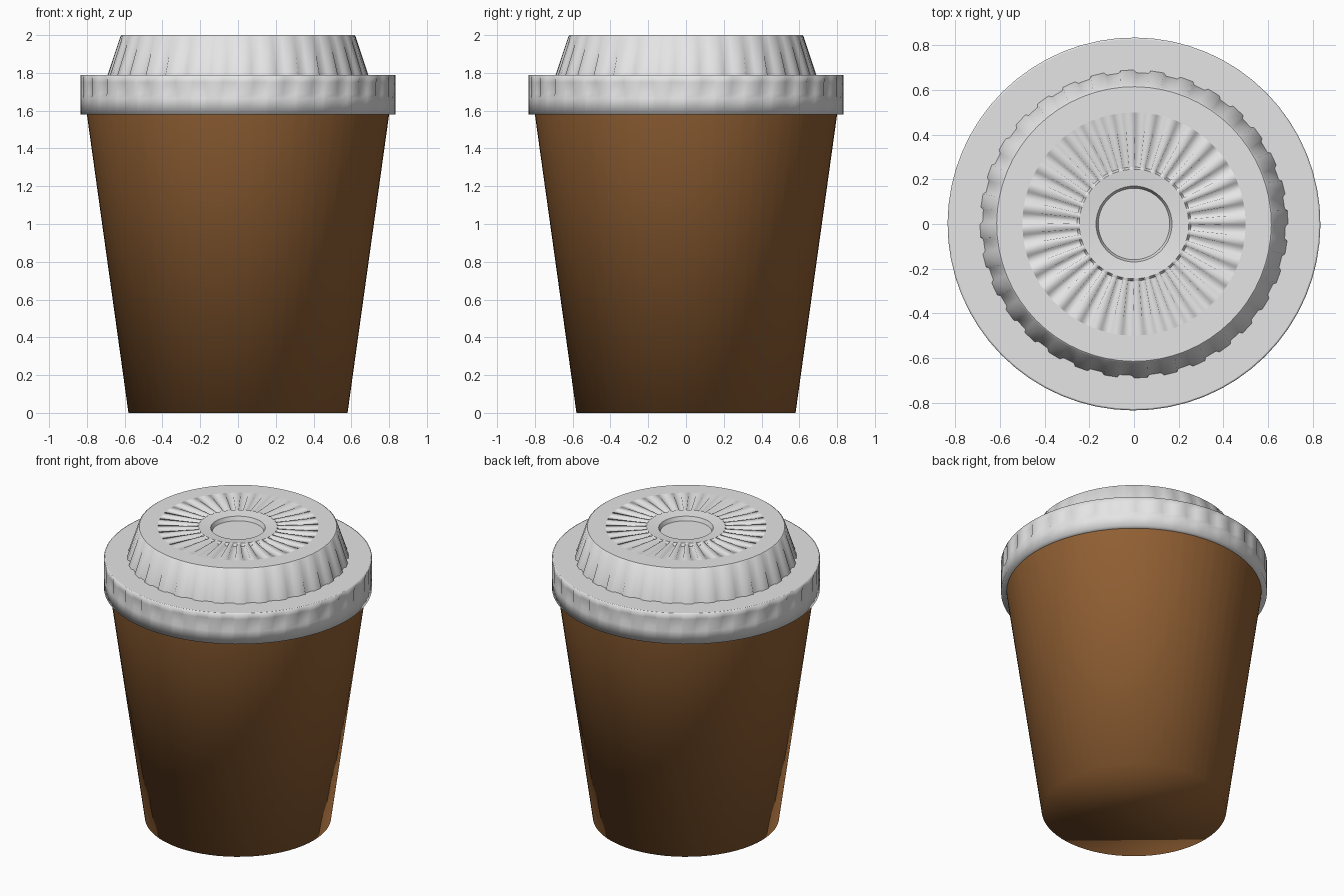
import bpy, bmesh, math

if "Cube" in bpy.data.objects:
    bpy.data.objects.remove(bpy.data.objects["Cube"])

BROWN = bpy.data.materials.new("brown paper")
BROWN.diffuse_color = (0.28, 0.115, 0.033, 1)
BROWN.use_nodes = True
BROWN.node_tree.nodes["Principled BSDF"].inputs["Base Color"].default_value = BROWN.diffuse_color
WHITE = bpy.data.materials.new("white plastic")
WHITE.diffuse_color = (0.78, 0.78, 0.78, 1)
WHITE.use_nodes = True
WHITE.node_tree.nodes["Principled BSDF"].inputs["Base Color"].default_value = WHITE.diffuse_color

RIBS = 32
FRACTIONS = (0.0, 0.44, 0.52, 0.92)   # ridge, step, groove, step


def lathe(name, rows, mat, cap_first=False, cap_last=False, sharp_rows=()):
    """Revolve rows of (radius, z, groove_dr, groove_dz) with repeating ribs."""
    bm = bmesh.new()
    rings = []
    for r, z, dr, dz in rows:
        ring = []
        for i in range(RIBS):
            for k, f in enumerate(FRACTIONS):
                a = math.tau * (i + f) / RIBS
                rr, zz = (r + dr, z + dz) if k >= 2 else (r, z)
                ring.append(bm.verts.new((rr * math.cos(a), rr * math.sin(a), zz)))
        rings.append(ring)
    n = len(rings[0])
    for a, b in zip(rings, rings[1:]):
        for j in range(n):
            k = (j + 1) % n
            bm.faces.new((a[j], a[k], b[k], b[j]))
    if cap_first:
        bm.faces.new(rings[0][::-1])
    if cap_last:
        bm.faces.new(rings[-1])
    for f in bm.faces:
        f.smooth = True
    for s in sharp_rows:
        for j in range(n):
            e = bm.edges.get((rings[s][j], rings[s][(j + 1) % n]))
            e.smooth = False
    me = bpy.data.meshes.new(name)
    bm.to_mesh(me)
    bm.free()
    me.materials.append(mat)
    ob = bpy.data.objects.new(name, me)
    bpy.context.collection.objects.link(ob)
    return ob


# Tapered paper cup with closed base, soft shaded into the base
lathe("cup", [(0.58, 0, 0, 0), (0.80, 1.58, 0, 0), (0.82, 1.74, 0, 0)],
      BROWN, cap_first=True)

# Lid: gripped rim, ledge, ribbed raised wall, spoked top and sunken centre
lathe("lid", [
    (0.78, 1.58, 0, 0),
    (0.835, 1.58, 0, 0),
    (0.835, 1.665, 0, 0),
    (0.835, 1.69, -0.008, 0),
    (0.835, 1.75, -0.008, 0),
    (0.835, 1.787, 0, 0),
    (0.828, 1.79, 0, 0),
    (0.69, 1.79, -0.012, 0),
    (0.622, 1.995, 0, 0),
    (0.615, 2.0, 0, 0),
    (0.50, 2.0, 0, 0),
    (0.255, 2.0, 0, -0.02),
    (0.245, 2.0, 0, 0),
    (0.17, 1.992, 0, 0),
    (0.16, 1.965, 0, 0),
], WHITE, cap_last=True, sharp_rows=(6, 7, 9, 10, 11, 12, 13, 14))
